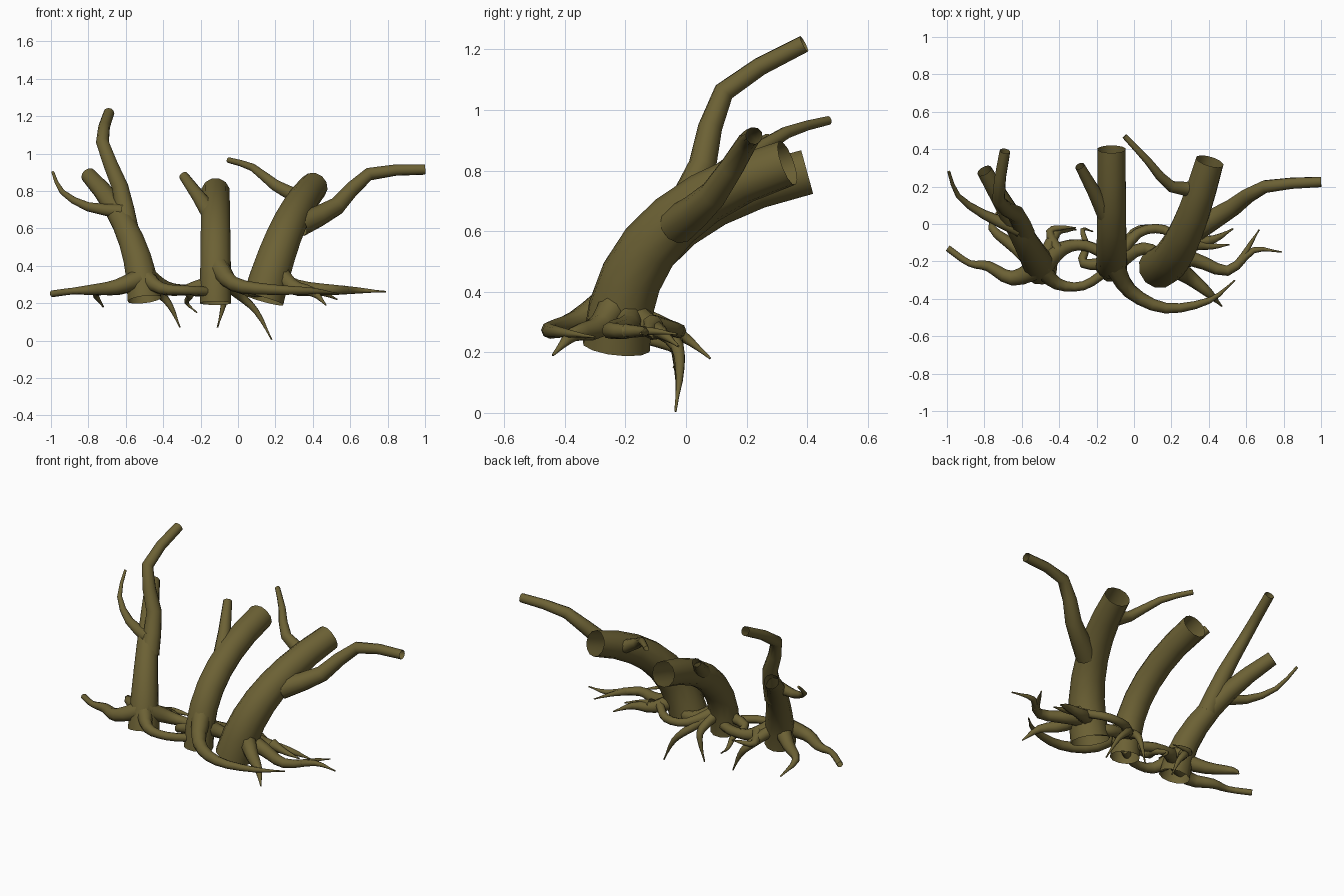
import bpy, bmesh, math
from mathutils import Vector

if "Cube" in bpy.data.objects:
    bpy.data.objects.remove(bpy.data.objects["Cube"])

bark = bpy.data.materials.new("olive bark")
bark.diffuse_color = (0.15, 0.12, 0.035, 1)
bark.use_nodes = True
bark.node_tree.nodes["Principled BSDF"].inputs["Base Color"].default_value = bark.diffuse_color


def tube(name, pts, radii, sides):
    """Open tapering tube swept along a path."""
    bm = bmesh.new()
    rings, u = [], None
    for i, p in enumerate(pts):
        t = (pts[min(i + 1, len(pts) - 1)] - pts[max(i - 1, 0)]).normalized()
        if u is None:
            u = t.cross(Vector((0.3, 1, 0.2)))
        u = (u - t * u.dot(t)).normalized()
        v = t.cross(u)
        angles = [k * math.tau / sides for k in range(sides)]
        rings.append([bm.verts.new(p + radii[i] * (u * math.cos(a) + v * math.sin(a))) for a in angles])
    for lo, hi in zip(rings, rings[1:]):
        for k in range(sides):
            j = (k + 1) % sides
            bm.faces.new((lo[k], lo[j], hi[j], hi[k])).smooth = True
    if radii[-1] < 0.01:            # close thin tips
        bm.faces.new(rings[-1])
    me = bpy.data.meshes.new(name)
    bm.to_mesh(me)
    bm.free()
    me.materials.append(bark)
    bpy.context.collection.objects.link(bpy.data.objects.new(name, me))


def spline(ctrl, steps=3):
    """Smooth curve through the control points."""
    c = [Vector(p) for p in ctrl]
    c = [2 * c[0] - c[1]] + c + [2 * c[-1] - c[-2]]
    out = []
    for a, b, d, e in zip(c, c[1:], c[2:], c[3:]):
        for k in range(steps):
            t = k / steps
            out.append(0.5 * (2 * b + (d - a) * t + (2 * a - 5 * b + 4 * d - e) * t ** 2
                              + (3 * b - a - 3 * d + e) * t ** 3))
    return out + [c[-2]]


def trunk(name, r0, r1, base, bend, tip):
    """Trunk rising from its base and leaning back in one even bend."""
    a, b, c = Vector(base), Vector(bend), Vector(tip)
    ts = [k / 7 for k in range(8)]
    tube(name, [a * (1 - t) ** 2 + b * 2 * t * (1 - t) + c * t * t for t in ts],
         [r0 + (r1 - r0) * t for t in ts], 12)


def branch(name, r0, r1, *ctrl):
    """Branch thinning quickly at its foot, then evenly."""
    pts = spline(ctrl, 2)
    n = len(pts) - 1
    tube(name, pts, [r1 + (r0 - r1) * (1 - i / n) ** 1.5 for i in range(n + 1)], 10)


def root(name, foot, r, tip_z, *xy, flare=0.07, tip_r=0.004):
    """Root leaving a trunk foot, settling at ground level, ending at height tip_z."""
    path = (foot,) + xy
    n = len(path) - 1
    drop = 2 if tip_z < 0.16 else 5     # hanging roots sink early, others only at the tip
    ctrl = []
    for i, (x, y) in enumerate(path):
        s = i / n
        ctrl.append((x, y, 0.27 + flare * (1 - s) ** 5 + (tip_z - 0.27) * s ** drop))
    pts = spline(ctrl)
    m = len(pts) - 1
    radii = [max(tip_r, r * (0.55 + 0.45 * (1 - i / m) ** 4) * (1 - (i / m) ** 2.5)) for i in range(m + 1)]
    tube(name, pts, radii, 8)


# Trunks
trunk("left_trunk", .092, .042, (-.5, -.235, .22), (-.53, -.18, .61), (-.8, .285, .885))
trunk("middle_trunk", .086, .077, (-.12, -.225, .2), (-.12, -.22, .66), (-.12, .4, .795))
trunk("right_trunk", .114, .077, (.135, -.23, .22), (.25, -.22, .66), (.405, .335, .825))

# Branches
branch("tall_branch", .06, .029, (-.59, -.05, .6), (-.63, .055, .82), (-.725, .125, 1.06), (-.69, .39, 1.218))
branch("left_twig", .04, .008, (-.61, -.03, .69), (-.8, .05, .715), (-.94, .15, .795), (-.99, .28, .9))
branch("middle_stub", .055, .026, (-.13, .02, .66), (-.29, .31, .88))
branch("inner_branch", .045, .015, (.36, .19, .75), (.2, .2, .83), (.08, .33, .925), (-.05, .47, .965))
branch("outer_branch", .065, .028, (.33, -.03, .62), (.53, .09, .72), (.7, .2, .89), (1, .225, .915))

# Roots, grouped by the trunk they grow from
L, M, R = (-.5, -.23), (-.11, -.21), (.17, -.2)
root("left_root", L, .06, .25, (-.65, -.29), (-.78, -.225), (-.88, -.21), (-.995, -.13), tip_r=.018)
root("left_back_root", L, .06, .18, (-.64, -.12), (-.76, -.02), (-.72, .08))
root("left_front_root", L, .055, .26, (-.41, -.32), (-.27, -.33), (-.13, -.24), tip_r=.025)
root("left_inner_root", L, .065, .26, (-.38, -.13), (-.26, -.115), (-.14, -.17), tip_r=.03)
root("left_curled_root", (-.41, -.14), .035, .265, (-.45, -.04), (-.38, -.02), (-.31, -.02), flare=.03)
root("left_hanging_root", L, .045, .07, (-.42, -.05), (-.36, -.03), (-.31, -.03))
root("middle_left_root", M, .04, .15, (-.27, -.21), (-.255, -.12), (-.275, -.03), (-.22, -.04), flare=.05)
root("middle_hanging_root", M, .04, .07, (-.07, -.06), (-.08, -.03), (-.11, -.03))
root("middle_deep_root", M, .045, .005, (.0, -.05), (.1, -.02), (.18, -.035))
root("middle_front_root", M, .06, .25, (-.02, -.36), (.17, -.45), (.4, -.41), (.54, -.3), flare=.13)
root("middle_back_root", M, .06, .27, (.05, -.13), (.16, -.19), tip_r=.035)
root("bridging_root", M, .045, .3, (.02, -.05), (.16, -.03), (.26, -.11), tip_r=.025)
root("right_front_root", R, .07, .19, (.29, -.28), (.4, -.37), (.47, -.44), flare=.15)
root("right_root", R, .06, .262, (.32, -.19), (.5, -.25), (.64, -.14), (.79, -.15))
root("right_root_fork", (.57, -.2), .025, .26, (.62, -.11), (.67, -.03), flare=0)
root("right_back_root", R, .06, .22, (.3, -.11), (.43, -.08), (.53, -.025))
root("right_back_twig", (.32, -.11), .035, .25, (.42, -.12), (.51, -.11), flare=.02)
